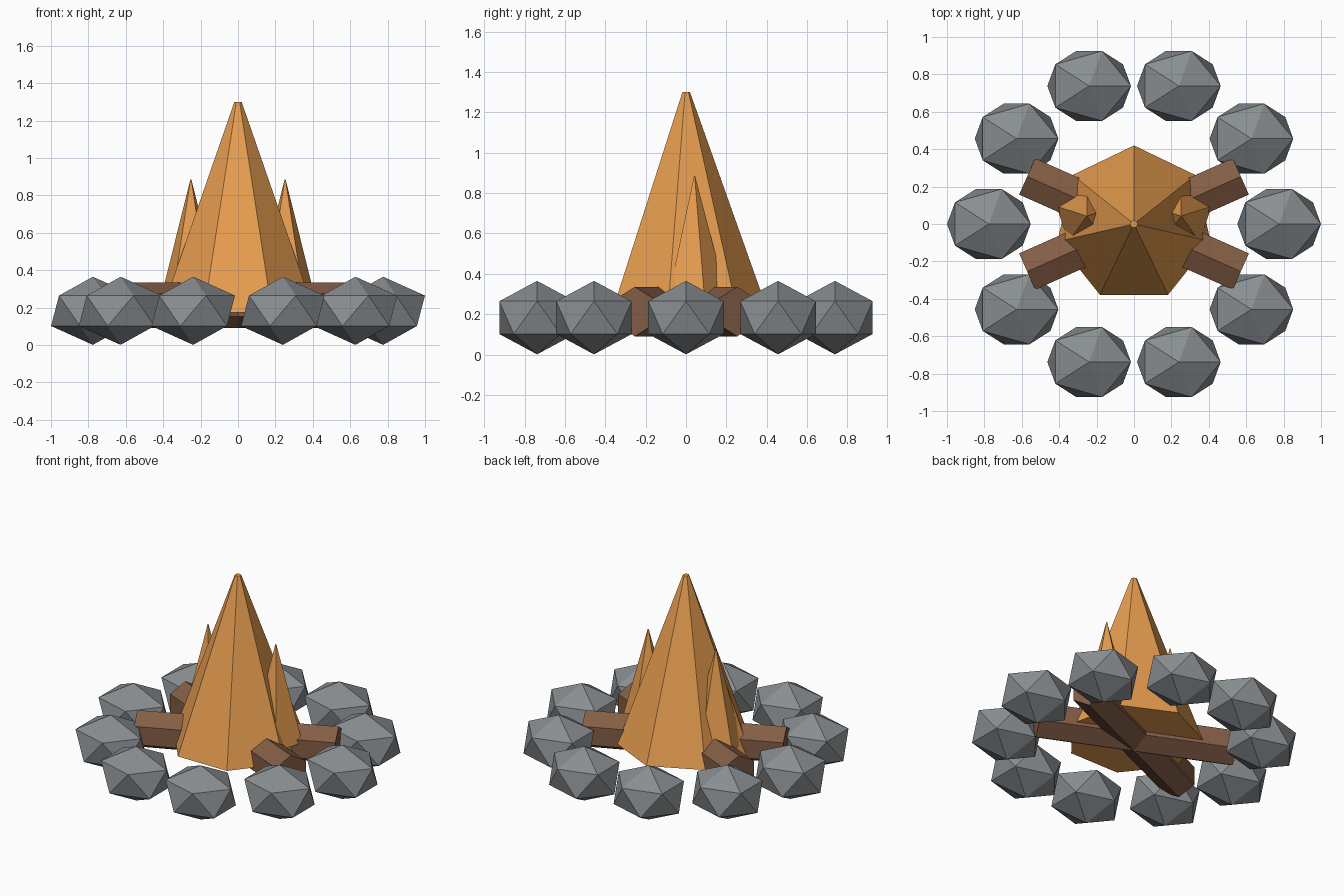
import bpy
from math import sin, cos, atan2, pi

if "Cube" in bpy.data.objects:
    bpy.data.objects.remove(bpy.data.objects["Cube"])


def material(name, rgb):
    m = bpy.data.materials.new(name)
    m.diffuse_color = (*rgb, 1)
    m.use_nodes = True
    m.node_tree.nodes["Principled BSDF"].inputs["Base Color"].default_value = m.diffuse_color
    return m


def finish(name, mat):
    ob = bpy.context.object
    ob.name = name
    ob.data.materials.append(mat)
    return ob


def flame(name, sides, radius, tip, x, y, z0, z1):
    bpy.ops.mesh.primitive_cone_add(vertices=sides, radius1=radius, radius2=tip,
                                    depth=z1 - z0, location=(x, y, (z0 + z1) / 2))
    finish(name, FIRE)


STONE = material("stone", (0.25, 0.27, 0.285))
WOOD = material("wood", (0.23, 0.11, 0.06))
FIRE = material("fire", (0.80, 0.34, 0.08))

# ring of ten squashed stones, all facing the same way
for i in range(10):
    a = i * pi / 5
    bpy.ops.mesh.primitive_ico_sphere_add(
        subdivisions=1, radius=1, location=(0.776 * cos(a), 0.776 * sin(a), 0.183))
    finish(f"stone_{i + 1}", STONE).scale = (0.25, 0.22, 0.182)

# two crossed hexagonal logs, a ridge along the top
for i, s in enumerate((1, -1)):
    bpy.ops.mesh.primitive_cylinder_add(
        vertices=6, radius=0.1225, depth=1.25, location=(0, 0, 0.213),
        rotation=(pi / 2, 0, pi / 2 + s * atan2(0.254, 0.571)))
    finish(f"log_{i + 1}", WOOD)

# tall central flame and a small one each side
flame("main_flame", 7, 0.42, 0.02, 0, 0, 0.175, 1.30)
for side, s in (("left", -1), ("right", 1)):
    flame(f"{side}_flame", 5, 0.17, 0.003, s * 0.252, 0.042, 0.245, 0.885)
